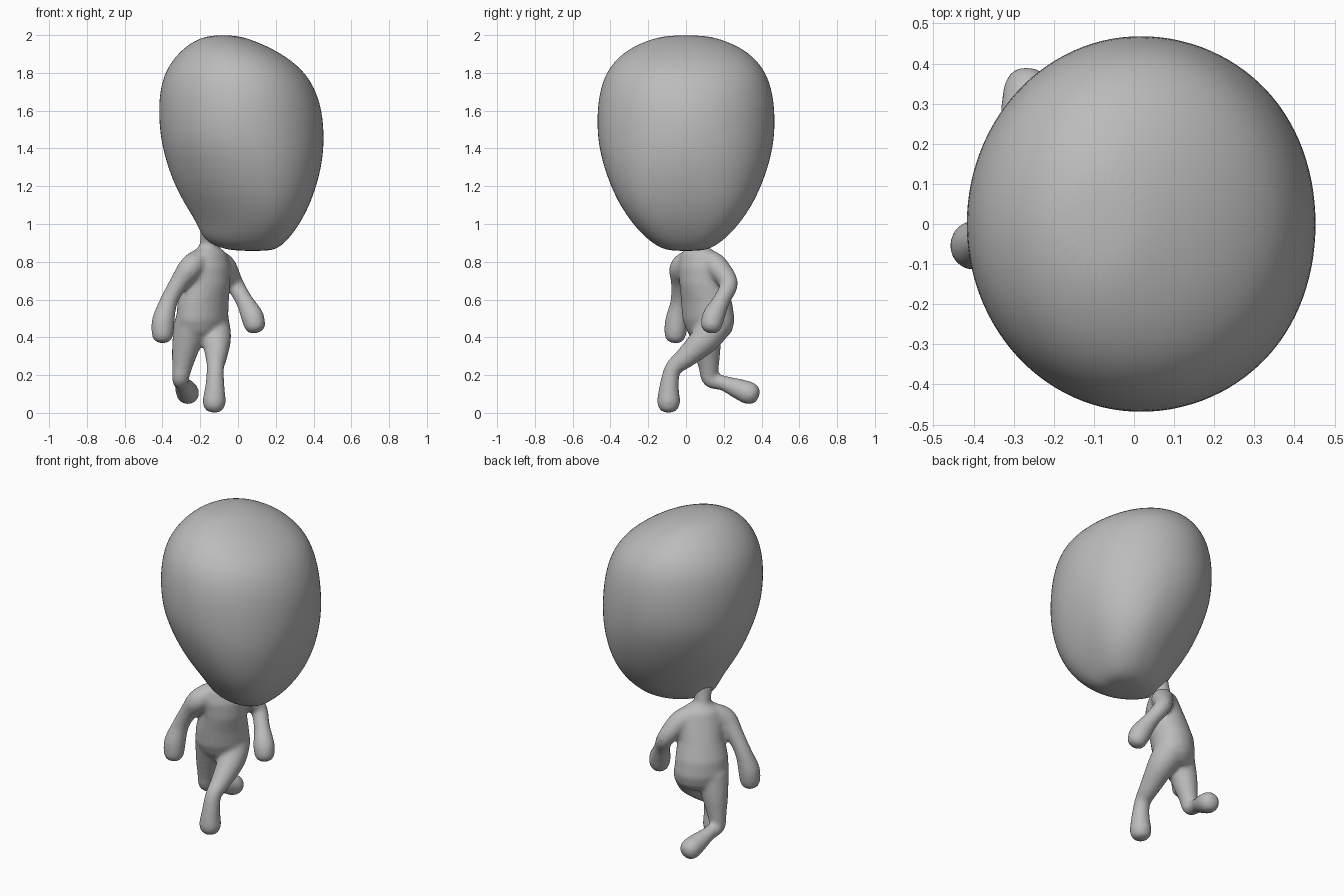
import bpy, bmesh, math
from mathutils import Vector

cube = bpy.data.objects.get("Cube")
if cube:
    bpy.data.objects.remove(cube, do_unlink=True)

grey = bpy.data.materials.new("plain_grey")
grey.use_nodes = True
grey.diffuse_color = (0.5, 0.5, 0.5, 1)
grey.node_tree.nodes["Principled BSDF"].inputs["Base Color"].default_value = (0.5, 0.5, 0.5, 1)


def bridge(bm, rings):
    """Skin a list of vertex rings and cap both ends."""
    for a, b in zip(rings, rings[1:]):
        n = len(a)
        for i in range(n):
            j = (i + 1) % n
            bm.faces.new((a[i], a[j], b[j], b[i]))
    bm.faces.new(rings[0][::-1])
    bm.faces.new(rings[-1])


def finish(bm, name):
    bmesh.ops.recalc_face_normals(bm, faces=bm.faces)
    mesh = bpy.data.meshes.new(name)
    bm.to_mesh(mesh)
    bm.free()
    mesh.materials.append(grey)
    for p in mesh.polygons:
        p.use_smooth = True
    ob = bpy.data.objects.new(name, mesh)
    bpy.context.collection.objects.link(ob)
    return ob


def spline(points, t):
    """Catmull-Rom value along a list of vectors."""
    i = min(int(t), len(points) - 2)
    f = t - i
    p1, p2 = points[i], points[i + 1]
    p0 = points[i - 1] if i else p1
    p3 = points[i + 2] if i + 2 < len(points) else p2
    return p1 + 0.5 * f * (p2 - p0 + f * (2 * p0 - 5 * p1 + 4 * p2 - p3 + f * (3 * (p1 - p2) + p3 - p0)))


def limb(bm, points, steps=5, n=16):
    """Round-ended tube through (x, y, z, radius) points."""
    pts = [Vector(p) for p in points]
    total = (len(pts) - 1) * steps
    path = [spline(pts, k / steps) for k in range(total + 1)]
    rings = []
    for k, p in enumerate(path):
        d = (path[min(k + 1, total)] - path[max(k - 1, 0)]).to_3d().normalized()
        u = d.cross(Vector((0.7, -0.7, 0.1))).normalized()
        v = d.cross(u)
        # blunt rounded ends
        caps = [(0, 1)]
        angles = [math.radians(a) for a in (30, 55, 80)]
        if k == 0:
            caps = [(-math.sin(a), math.cos(a)) for a in reversed(angles)] + caps
        if k == total:
            caps += [(math.sin(a), math.cos(a) ** 0.7) for a in angles]
        for along, scale in caps:
            c = p.to_3d() + d * along * p.w
            rings.append([bm.verts.new(c + (u * math.cos(2 * math.pi * i / n)
                          + v * math.sin(2 * math.pi * i / n)) * p.w * scale) for i in range(n)])
    bridge(bm, rings)


def power(value, p):
    return math.copysign(abs(value) ** p, value)


# Head: horizontal sections (z, x min, x max, half depth, taper to -x, roundness of the +x side)
sections = [
    (0.857, 0.0, 0.16, 0.07, 0, 0.8), (0.872, -0.1, 0.215, 0.135, 0.2, 0.72),
    (0.92, -0.185, 0.268, 0.2, 0.3, 0.68), (1.0, -0.217, 0.328, 0.275, 0.3, 0.7),
    (1.1, -0.28, 0.38, 0.345, 0.22, 0.75), (1.2, -0.335, 0.417, 0.397, 0.14, 0.82),
    (1.32, -0.38, 0.448, 0.443, 0.07, 0.9), (1.45, -0.413, 0.46, 0.472, 0, 0.97),
    (1.6, -0.424, 0.449, 0.474, 0, 1), (1.72, -0.414, 0.41, 0.456, 0, 0.98),
    (1.82, -0.382, 0.344, 0.417, 0, 0.95), (1.91, -0.315, 0.222, 0.335, 0, 0.95),
    (1.97, -0.235, 0.09, 0.215, 0, 1), (2.0, -0.15, -0.01, 0.1, 0, 1)]
bm = bmesh.new()
rings = []
for z, x0, x1, ry, taper, rnd in sections:
    ring = []
    for i in range(28):
        a = 2 * math.pi * i / 28
        c, s = math.cos(a), math.sin(a)
        if c > 0:
            c, s = power(c, rnd), power(s, rnd)
        widen = 1 + taper * min(c, 0.2)
        ring.append(bm.verts.new(((x0 + x1) / 2 + c * (x1 - x0) / 2, s * ry * widen, z)))
    rings.append(ring)
bridge(bm, rings)
head = finish(bm, "head")
sub = head.modifiers.new("smooth_surface", "SUBSURF")
sub.levels = sub.render_levels = 2

# Torso: turned elliptical sections (x, y, z, half width, half depth)
bm = bmesh.new()
side, ahead = Vector((0.707, 0.707, 0)), Vector((0.707, -0.707, 0))
torso = [(-0.19, 0.125, 0.39, 0.09, 0.07), (-0.19, 0.125, 0.43, 0.135, 0.1),
         (-0.19, 0.12, 0.49, 0.155, 0.12), (-0.185, 0.11, 0.58, 0.148, 0.123),
         (-0.165, 0.09, 0.68, 0.13, 0.118), (-0.155, 0.075, 0.77, 0.13, 0.103),
         (-0.155, 0.07, 0.845, 0.11, 0.08), (-0.155, 0.065, 0.88, 0.055, 0.05)]
rings = []
for x, y, z, w, d in torso:
    rings.append([bm.verts.new(Vector((x, y, z)) + side * w * math.cos(i * math.pi / 12)
                  + ahead * d * math.sin(i * math.pi / 12)) for i in range(24)])
bridge(bm, rings)

# Neck
limb(bm, [(-0.155, 0.07, 0.82, 0.06), (-0.155, 0.06, 0.9, 0.047),
          (-0.14, 0.04, 0.97, 0.062), (-0.1, 0.02, 1.06, 0.09)])
# Arms with mitten hands
limb(bm, [(-0.21, 0.02, 0.805, 0.062), (-0.255, -0.025, 0.765, 0.064), (-0.315, -0.03, 0.685, 0.05),
          (-0.367, -0.035, 0.59, 0.048), (-0.395, -0.05, 0.49, 0.061), (-0.399, -0.056, 0.428, 0.06)])
limb(bm, [(-0.11, 0.12, 0.805, 0.062), (-0.07, 0.165, 0.77, 0.064), (-0.02, 0.226, 0.685, 0.05),
          (0.03, 0.19, 0.6, 0.046), (0.072, 0.15, 0.52, 0.06), (0.085, 0.137, 0.48, 0.06)])
# Planted leg and foot
limb(bm, [(-0.14, 0.16, 0.48, 0.095), (-0.115, 0.105, 0.395, 0.08), (-0.115, 0.0, 0.295, 0.058),
          (-0.12, -0.068, 0.235, 0.046), (-0.122, -0.088, 0.15, 0.051), (-0.126, -0.092, 0.063, 0.063)])
# Trailing leg and foot
limb(bm, [(-0.245, 0.095, 0.47, 0.095), (-0.275, 0.11, 0.355, 0.076), (-0.295, 0.12, 0.25, 0.056),
          (-0.305, 0.13, 0.178, 0.045), (-0.297, 0.2, 0.157, 0.041), (-0.28, 0.27, 0.13, 0.054),
          (-0.267, 0.328, 0.107, 0.062)])
body = finish(bm, "body")
mesh_mod = body.modifiers.new("merge_parts", "REMESH")
mesh_mod.mode = "VOXEL"
mesh_mod.voxel_size = 0.011
mesh_mod.use_smooth_shade = True
soft = body.modifiers.new("soften_joins", "SMOOTH")
soft.factor = 0.5
soft.iterations = 10
